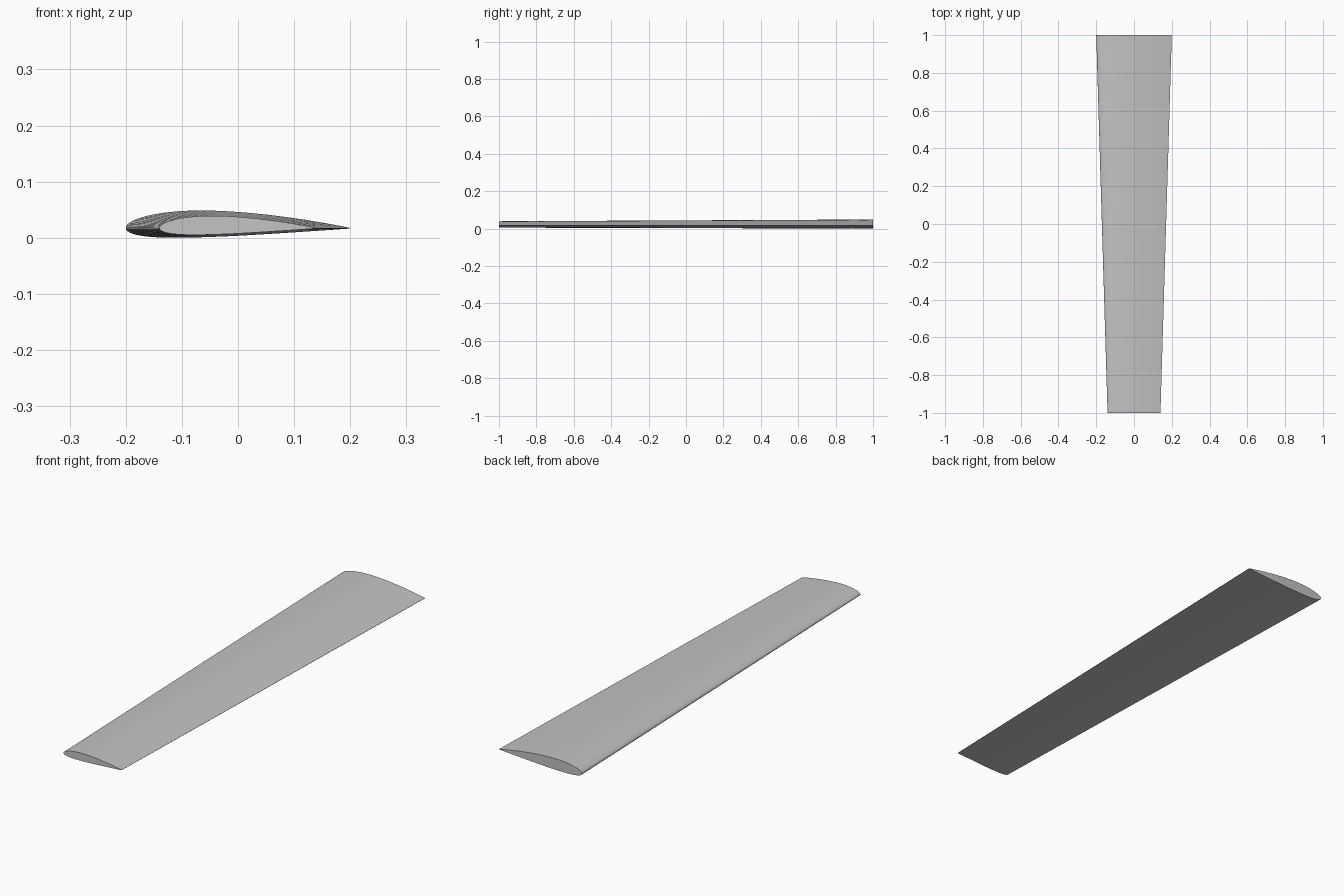
import bpy
import bmesh
import math

cube = bpy.data.objects.get("Cube")
if cube:
    bpy.data.objects.remove(cube, do_unlink=True)

CAMBER, CAMBER_POS, THICKNESS = 0.02, 0.4, 0.12
STEPS = 48


def surface_point(t, side):
    """Point on a unit-chord cambered airfoil; side is 1 above, -1 below."""
    half = 5 * THICKNESS * (0.2969 * math.sqrt(t) - 0.126 * t - 0.3516 * t**2
                            + 0.2843 * t**3 - 0.1015 * t**4)
    span = CAMBER_POS if t < CAMBER_POS else 1 - CAMBER_POS
    base = 0 if t < CAMBER_POS else 1 - 2 * CAMBER_POS
    camber = CAMBER / span**2 * (base + 2 * CAMBER_POS * t - t * t)
    angle = math.atan(2 * CAMBER / span**2 * (CAMBER_POS - t))
    return (t - side * half * math.sin(angle), camber + side * half * math.cos(angle))


# Airfoil outline, with points gathered at the leading and trailing edges
stations = [(1 - math.cos(math.pi * i / STEPS)) / 2 for i in range(STEPS + 1)]
outline = [surface_point(t, 1) for t in reversed(stations)]
outline += [surface_point(t, -1) for t in stations[1:]]
lowest = min(z for x, z in outline)

# Tapered wing lofted between root and tip
root_chord, tip_chord = 0.4, 0.28
bm = bmesh.new()
rings = []
for y, chord in ((1, root_chord), (-1, tip_chord)):
    rings.append([bm.verts.new(((x - 0.5) * chord, y, z * chord - lowest * root_chord))
                  for x, z in outline])
root, tip = rings
for i in range(len(root)):
    j = (i + 1) % len(root)
    bm.faces.new((root[i], root[j], tip[j], tip[i]))
bm.faces.new(root)
bm.faces.new(tip)
bmesh.ops.recalc_face_normals(bm, faces=bm.faces)
mesh = bpy.data.meshes.new("wing")
bm.to_mesh(mesh)
bm.free()
wing = bpy.data.objects.new("wing", mesh)
bpy.context.collection.objects.link(wing)

# Plain grey finish
grey = bpy.data.materials.new("light grey")
grey.use_nodes = True
colour = (0.55, 0.55, 0.55, 1)
grey.diffuse_color = colour
grey.node_tree.nodes["Principled BSDF"].inputs["Base Color"].default_value = colour
mesh.materials.append(grey)

bpy.ops.object.select_all(action="DESELECT")
wing.select_set(True)
bpy.context.view_layer.objects.active = wing
bpy.ops.object.shade_smooth_by_angle(angle=math.radians(30))
